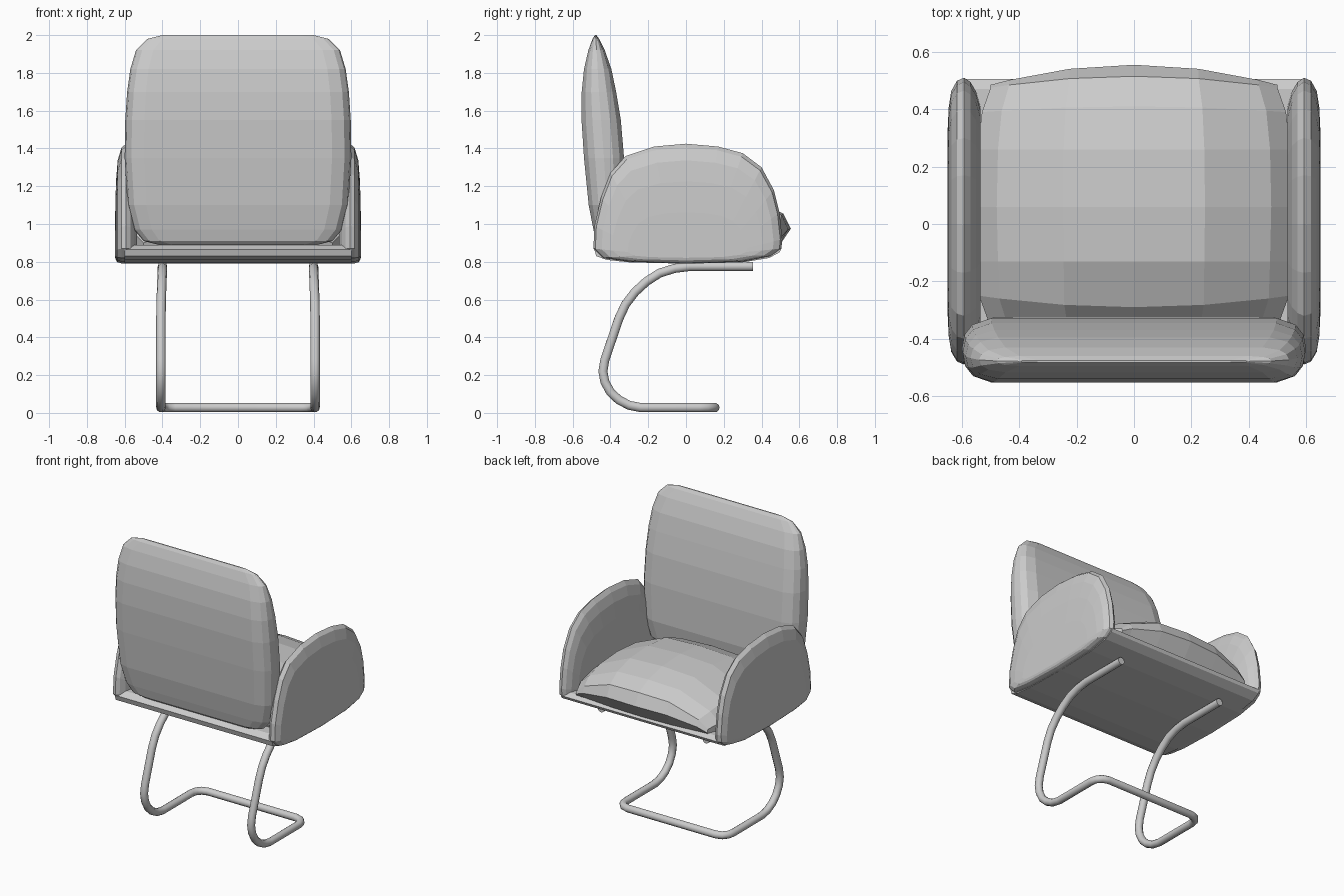
import bpy, bmesh


def loft(name, rings):
    """Skin a list of equal-length closed rings and cap both ends."""
    bm = bmesh.new()
    rows = [[bm.verts.new(p) for p in r] for r in rings]
    n = len(rows[0])
    for a, b in zip(rows, rows[1:]):
        for i in range(n):
            j = (i + 1) % n
            bm.faces.new((a[i], a[j], b[j], b[i]))
    bm.faces.new(rows[0])
    bm.faces.new(rows[-1])
    bmesh.ops.recalc_face_normals(bm, faces=bm.faces)
    me = bpy.data.meshes.new(name)
    bm.to_mesh(me)
    bm.free()
    ob = bpy.data.objects.new(name, me)
    bpy.context.collection.objects.link(ob)
    return ob


# Backrest: horizontal pillow sections stacked upwards (z, half width, y outer, y inner)
sections = [(.89, .42, -.455, -.42), (.91, .50, -.475, -.38), (.97, .55, -.49, -.345),
            (1.1, .585, -.515, -.325), (1.35, .60, -.54, -.328), (1.55, .597, -.553, -.345),
            (1.7, .587, -.552, -.37), (1.82, .57, -.54, -.395), (1.92, .54, -.517, -.43),
            (1.98, .48, -.495, -.46), (2.0, .40, -.482, -.475)]
half = [(1, 0), (.985, .45), (.94, .78), (.83, 1)]
shape = half + [(-u, v) for u, v in half[::-1]]
shape += [(-u, -v) for u, v in half[1:]] + [(u, -v) for u, v in half[:0:-1]]
rings = []
for z, w, yo, yi in sections:
    mid, dep = (yo + yi) / 2, (yi - yo) / 2
    rings.append([(u * w, mid + v * dep, z) for u, v in shape])
loft("backrest", rings)

# Arms: side outline, swollen outwards, sloping inwards to the seat
outline = [(-.49, .87), (-.44, .82), (-.3, .80), (0, .79), (.3, .80), (.45, .83),
           (.505, .87), (.51, .92), (.495, 1.06), (.465, 1.18), (.40, 1.30), (.30, 1.375),
           (.17, 1.41), (0, 1.425), (-.17, 1.41), (-.32, 1.36), (-.40, 1.27),
           (-.45, 1.14), (-.485, .99)]
layers = [(.535, .66), (.55, .84), (.57, .95), (.592, 1), (.617, .965),
          (.637, .85), (.646, .66), (.65, .38)]
for side, label in ((1, "right"), (-1, "left")):
    loft(label + "_arm", [[(side * x, y * (.4 + .6 * s), .84 + (z - .84) * s)
                           for y, z in outline] for x, s in layers])

# Seat base: slab spanning between the arms
slab = [(-.44, .89), (-.485, .865), (-.475, .83), (-.42, .81), (-.3, .797), (0, .79),
        (.3, .797), (.44, .82), (.495, .85), (.505, .87), (.47, .89)]
loft("seat_base", [[(x, y, z) for y, z in slab] for x in (-.60, .60)])

# Seat cushion: rows front to back (y middle, y edge, z middle, z edge, half width)
cushion = [(.49, .46, .88, .87, .50), (.555, .485, .975, .90, .50),
           (.515, .475, 1.055, .92, .50), (.41, .39, 1.105, .94, .53),
           (.26, .26, 1.14, .96, .545), (.06, .06, 1.15, .97, .55),
           (-.13, -.13, 1.135, .96, .545), (-.29, -.25, 1.07, .94, .54),
           (-.40, -.36, .95, .90, .50)]
rings = []
for ym, ye, zm, ze, w in cushion:
    row = [(f * w, ym + (ye - ym) * f * f, zm + (ze - zm) * abs(f) ** 3.5)
           for f in (-1, -.87, -.45, 0, .45, .87, 1)]
    rings.append([(-w, min(ye, .46), .865)] + row + [(w, min(ye, .46), .865)])
loft("seat_cushion", rings)

# Leg frame: one continuous bent tube, mirrored across x
tube = [(.40, .355, .775), (.40, .02, .775), (.40, -.06, .765), (.401, -.14, .74),
        (.403, -.21, .695), (.405, -.27, .64), (.407, -.32, .575), (.408, -.355, .50),
        (.408, -.43, .28), (.408, -.44, .22), (.408, -.43, .165), (.408, -.40, .11),
        (.408, -.355, .068), (.408, -.30, .04), (.408, -.24, .028), (.408, .07, .028),
        (.40, .11, .028), (.375, .14, .028), (.335, .153, .028)]
path = tube + [(-x, y, z) for x, y, z in tube[::-1]]
cu = bpy.data.curves.new("leg_frame", 'CURVE')
cu.dimensions = '3D'
cu.bevel_depth = .025
cu.bevel_resolution = 3
cu.use_fill_caps = True
sp = cu.splines.new('POLY')
sp.points.add(len(path) - 1)
for pt, co in zip(sp.points, path):
    pt.co = (*co, 1)
sp.use_smooth = True
frame = bpy.data.objects.new("leg_frame", cu)
bpy.context.collection.objects.link(frame)
